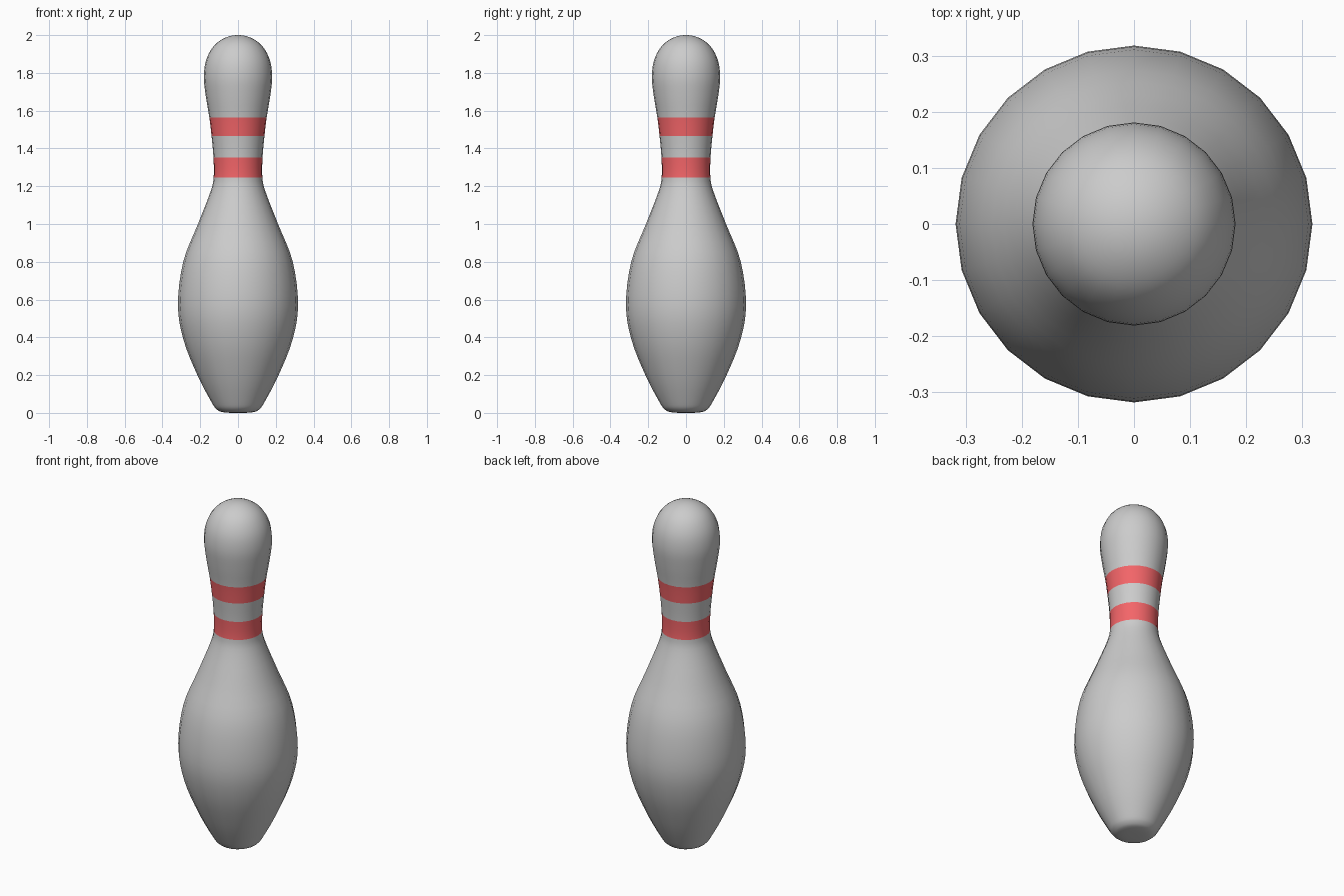
import bpy, bmesh, math
from mathutils import Vector

if "Cube" in bpy.data.objects:
    bpy.data.objects.remove(bpy.data.objects["Cube"])

SIDES = 24
STEPS = 4

# Half profile (radius, height); stripe edges fall on profile points
PROFILE = [(0.0, 0.0), (0.075, 0.003), (0.112, 0.018), (0.142, 0.06), (0.215, 0.2),
           (0.288, 0.385), (0.318, 0.57), (0.29, 0.8), (0.212, 1.0), (0.146, 1.17),
           (0.129, 1.247), (0.13, 1.353), (0.14, 1.465), (0.152, 1.565),
           (0.171, 1.68), (0.181, 1.78), (0.168, 1.87), (0.128, 1.943),
           (0.068, 1.986), (0.0, 2.0)]
STRIPES = [(1.247, 1.353), (1.465, 1.565)]


def smooth_curve(points):
    """Catmull-Rom curve through the profile, mirrored over the axis at both ends."""
    p = [Vector(q) for q in points]
    p = [Vector((-p[1].x, p[1].y))] + p + [Vector((-p[-2].x, p[-2].y))]
    out = []
    for i in range(1, len(p) - 2):
        a, b, c, d = p[i - 1:i + 3]
        for s in range(STEPS):
            t = s / STEPS
            out.append(0.5 * (2 * b + (c - a) * t + (2 * a - 5 * b + 4 * c - d) * t**2
                              + (3 * b - a - 3 * c + d) * t**3))
    return out + [p[-2]]


def material(name, color):
    m = bpy.data.materials.new(name)
    m.diffuse_color = color
    m.use_nodes = True
    m.node_tree.nodes["Principled BSDF"].inputs["Base Color"].default_value = m.diffuse_color
    return m


# Turned pin body
curve = smooth_curve(PROFILE)
bm = bmesh.new()
bottom = bm.verts.new((0, 0, 0))
top = bm.verts.new((0, 0, 2))
rings = []
for r, z in curve[1:-1]:
    rings.append([bm.verts.new((r * math.cos(k * math.tau / SIDES),
                                r * math.sin(k * math.tau / SIDES), max(z, 0)))
                  for k in range(SIDES)])
for k in range(SIDES):
    n = (k + 1) % SIDES
    bm.faces.new((bottom, rings[0][n], rings[0][k]))
    bm.faces.new((top, rings[-1][k], rings[-1][n]))
    for lo, hi in zip(rings, rings[1:]):
        bm.faces.new((lo[k], lo[n], hi[n], hi[k]))

# Red neck stripes, smooth shading throughout
for f in bm.faces:
    f.smooth = True
    z = f.calc_center_median().z
    f.material_index = int(any(a < z < b for a, b in STRIPES))
mesh = bpy.data.meshes.new("pin")
bm.to_mesh(mesh)
bm.free()
mesh.materials.append(material("pin_grey", (0.8, 0.8, 0.8, 1)))
mesh.materials.append(material("stripe_red", (0.9, 0.13, 0.14, 1)))
pin = bpy.data.objects.new("bowling_pin", mesh)
bpy.context.collection.objects.link(pin)
